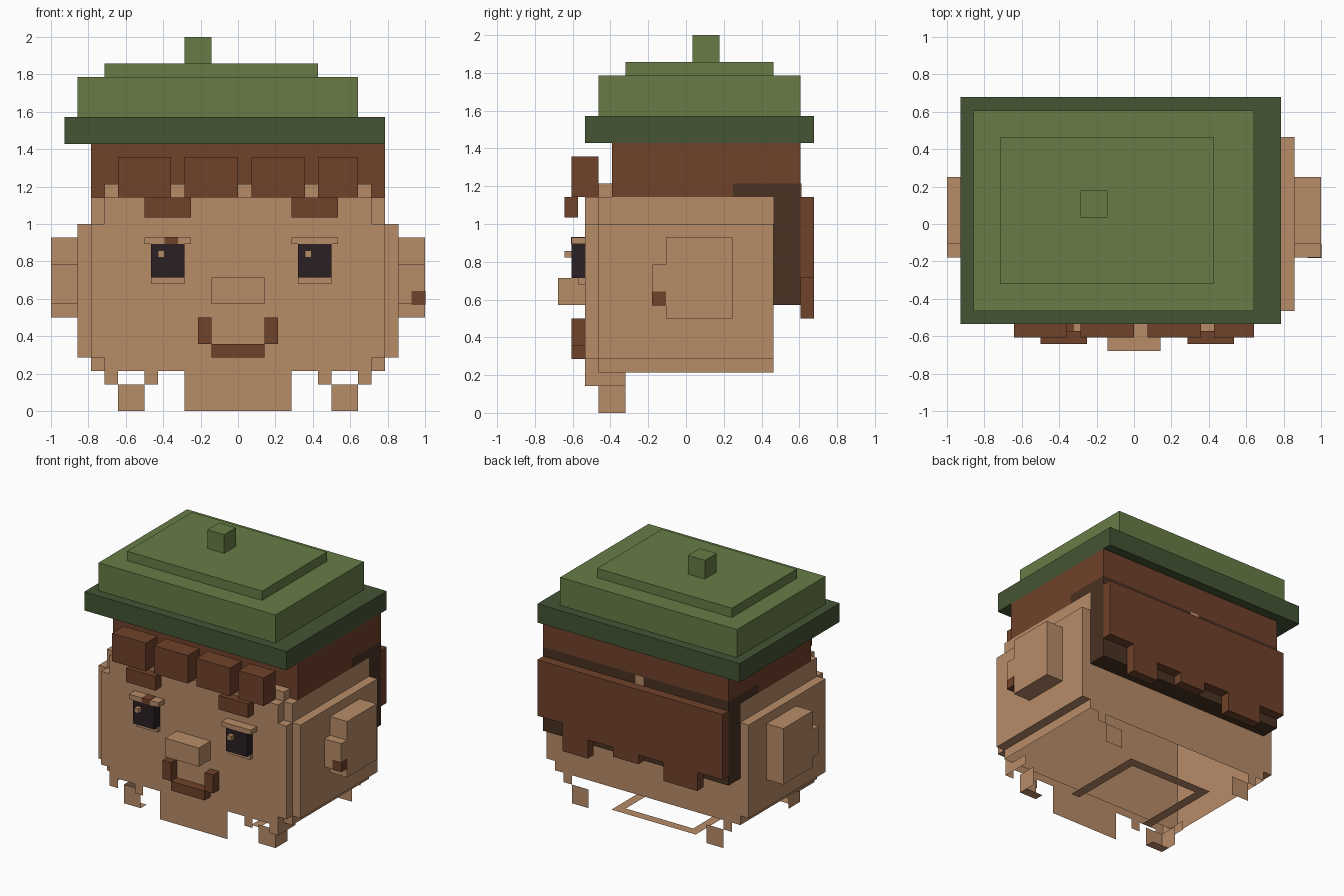
import bpy, bmesh

if "Cube" in bpy.data.objects:
    bpy.data.objects.remove(bpy.data.objects["Cube"], do_unlink=True)

U = 1 / 14  # size of one block


def material(name, rgb):
    m = bpy.data.materials.new(name)
    m.use_nodes = True
    m.diffuse_color = (*rgb, 1)
    m.node_tree.nodes["Principled BSDF"].inputs["Base Color"].default_value = (*rgb, 1)
    return m


SKIN = material("skin", (0.479, 0.262, 0.138))
BROWN = material("brown_hair", (0.162, 0.054, 0.023))
DARK = material("dark_hair", (0.069, 0.032, 0.016))
GREEN = material("hat_green", (0.138, 0.202, 0.061))
BRIM = material("brim_green", (0.058, 0.089, 0.034))
EYE = material("eye_black", (0.023, 0.014, 0.016))


def blocks(name, mat, *spans, open_bottom=False, mirror=False):
    """Blocks given as (x0, x1, y0, y1, z0, z1); a zero span gives a flat plate."""
    bm = bmesh.new()
    spans = list(spans)
    if mirror:
        spans += [(-s[1], -s[0], *s[2:]) for s in spans]
    for s in spans:
        flat = [i for i in range(3) if s[2 * i] == s[2 * i + 1]]
        if flat:
            a, b = [i for i in range(3) if i != flat[0]]
            corners = []
            for i, j in ((0, 0), (1, 0), (1, 1), (0, 1)):
                p = [s[0] * U, s[2] * U, s[4] * U]
                p[a], p[b] = s[2 * a + i] * U, s[2 * b + j] * U
                corners.append(bm.verts.new(p))
            bm.faces.new(corners)
            continue
        made = bmesh.ops.create_cube(bm, size=1)["verts"]
        for v in made:
            v.co = [(s[2 * i] if v.co[i] < 0 else s[2 * i + 1]) * U for i in range(3)]
        if open_bottom:
            low = [f for f in {f for v in made for f in v.link_faces}
                   if all(abs(v.co.z - s[4] * U) < 1e-5 for v in f.verts)]
            bmesh.ops.delete(bm, geom=low, context="FACES_ONLY")
    mesh = bpy.data.meshes.new(name)
    bm.to_mesh(mesh)
    bm.free()
    mesh.materials.append(mat)
    ob = bpy.data.objects.new(name, mesh)
    bpy.context.collection.objects.link(ob)
    return ob


# Hat
blocks("hat_brim", BRIM, (-13, 11, -7.5, 9.5, 20, 22))
blocks("hat_dome", GREEN, (-12, 9, -6.5, 8.5, 22, 25))
blocks("hat_top", GREEN, (-10, 6, -4.5, 6.5, 25, 26))
blocks("hat_stem", GREEN, (-4, -2, 0.5, 2.5, 26, 28))

# Head, hollow and open underneath
blocks("head", SKIN, (-11, 11, -6.5, 6.5, 3, 16), open_bottom=True)
blocks("face", SKIN, (-10, 10, -7.5, -6.5, 3, 16), open_bottom=True)
blocks("face_side", SKIN, (10, 11, -7.5, -6.5, 4, 14), mirror=True)
blocks("cheek", SKIN, (11, 12, -6.5, 6.5, 4, 14), mirror=True)
blocks("forehead", SKIN, (-10, 10, -6.5, -5.5, 16, 17))

# Ears and earring
blocks("ear", SKIN, (12, 14, -1.5, 3.5, 7, 13), (12, 14, -2.5, -1.5, 8, 11), mirror=True)
blocks("earring", BROWN, (13, 14.03, -2.53, -1.5, 7.97, 9))

# Hair
blocks("hair_cap", BROWN, (-11, 11, -5.5, 3.5, 16, 20), (-11, 11, 3.5, 8.5, 17, 20))
blocks("under_hair", DARK, (-11, 11, 3.5, 8.5, 16, 17), (-11, 11, 6.5, 8.5, 8, 16))
blocks("hair_gap", SKIN, (-1, 0, 8.4, 8.55, 16, 17))
blocks("bangs", BROWN, *[(a, b, -8.5, -6.5, 16, 19)
                         for a, b in ((-9, -5), (-4, 0), (1, 5), (6, 9))])
locks = ((8, 11, 10), (5, 8, 7), (2, 5, 9), (-1, 2, 8), (-4, -1, 9), (-8, -4, 7), (-11, -8, 9))
blocks("back_hair", BROWN, *[(a, b, 8.5, 9.5, low, 16) for a, b, low in locks])

# Eyes, brows and lids; the second set is shifted along x
for side, x in (("right", -7), ("left", 4)):
    blocks(side + "_eyebrow", BROWN, (x, x + 3.5, -9, -8, 14.5, 16))
    blocks(side + "_upper_lid", SKIN, (x, x + 3.5, -8.5, -7.5, 12.5, 13))
    blocks(side + "_eye", EYE, (x + 0.5, x + 3, -8.5, -7.5, 10, 12.5))
    blocks(side + "_lower_lid", SKIN, (x + 0.5, x + 3, -8, -7.5, 9.5, 10))
    blocks(side + "_highlight", SKIN, (x + 1, x + 1.5, -9, -8.5, 11.5, 12))
blocks("lid_mark", BROWN, (-5.5, -4.5, -8.53, -7.5, 12.5, 13.03))

# Nose and mouth
blocks("nose", SKIN, (-2, 2, -9.5, -7.5, 8, 10))
blocks("mouth", BROWN, (-2, 2, -8.5, -7.5, 4, 5), (-3, -2, -8.5, -7.5, 5, 7),
       (2, 3, -8.5, -7.5, 5, 7))

# Neck plate and flat collar ring
blocks("neck_plate", SKIN, (-4, 4, -7.5, -7.5, 0, 3))
blocks("collar_ring", SKIN, (-5, 5, 4.5, 5.5, 0, 0), (-5, -4, -3.5, 4.5, 0, 0),
       (4, 5, -3.5, 4.5, 0, 0))

# Thin plates hanging below the corners of the head
blocks("front_tab", SKIN, (7, 9, -6.5, -6.5, 0, 2), (9, 9, -6.5, -4.5, 0, 2),
       (9, 10, -7.5, -7.5, 2, 3), (6, 7, -7.5, -7.5, 2, 3),
       (10, 10, -7.5, -4.5, 2, 3), (7, 9, -6.5, -5.5, 0, 0), mirror=True)
blocks("back_tab", SKIN, (7, 9, 6.5, 6.5, 0, 2), (9, 10, 6.5, 6.5, 2, 3), mirror=True)
